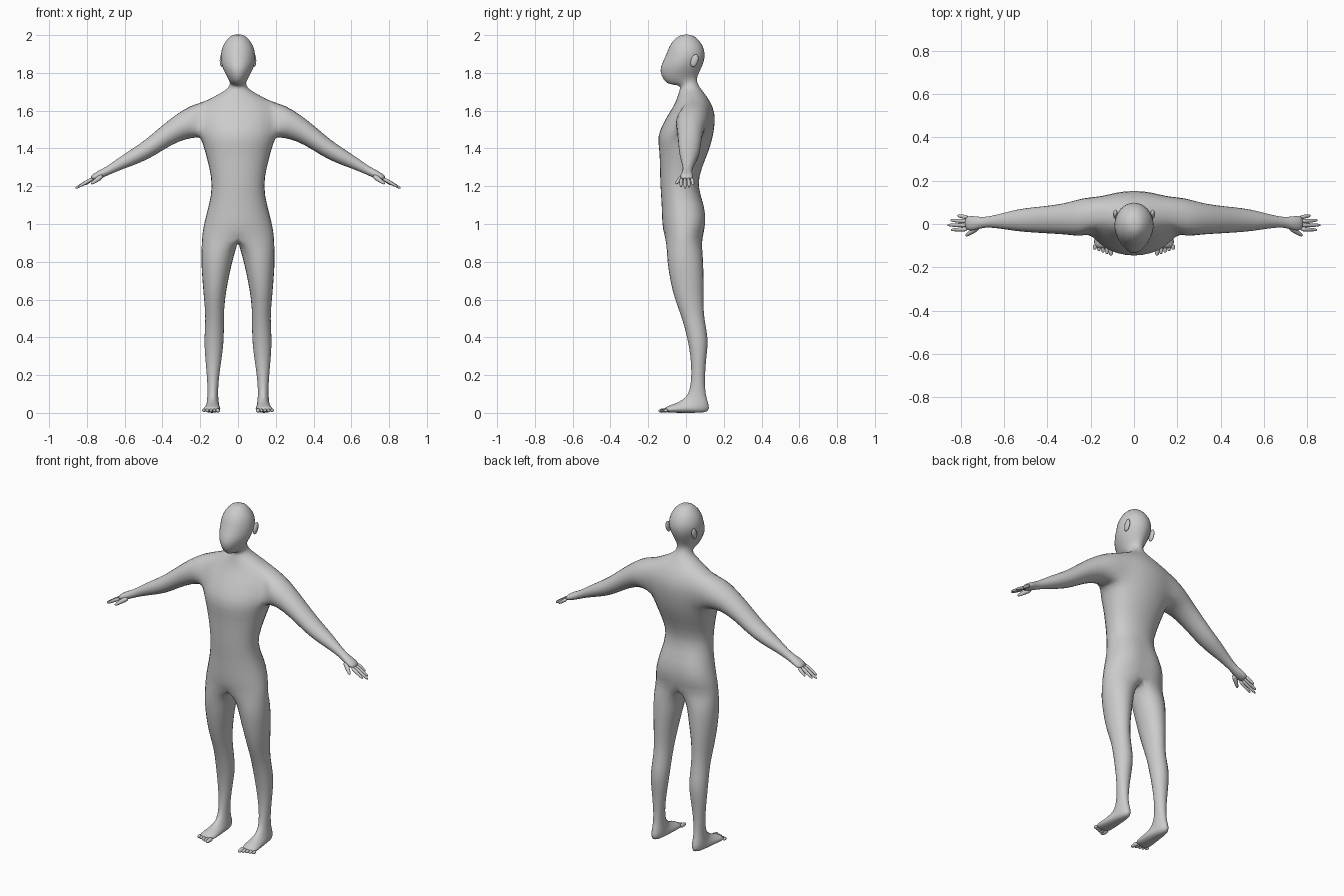
import bpy, bmesh
from math import sin, cos, pi, radians
from mathutils import Vector

if "Cube" in bpy.data.objects:
    bpy.data.objects.remove(bpy.data.objects["Cube"])

skin = bpy.data.materials.new("plain grey")
skin.use_nodes = True
GREY = (0.6, 0.6, 0.6, 1)
skin.diffuse_color = GREY
skin.node_tree.nodes["Principled BSDF"].inputs["Base Color"].default_value = GREY
SWELL = 1.03   # makes up for the shrink of subdivision


def finish(bm, name):
    """Mirror, smooth and colour a half mesh."""
    bmesh.ops.delete(bm, geom=[v for v in bm.verts if not v.link_faces], context='VERTS')
    bmesh.ops.recalc_face_normals(bm, faces=bm.faces)
    for f in bm.faces:
        f.smooth = True
    mesh = bpy.data.meshes.new(name)
    bm.to_mesh(mesh)
    bm.free()
    mesh.materials.append(skin)
    ob = bpy.data.objects.new(name, mesh)
    bpy.context.collection.objects.link(ob)
    ob.modifiers.new("Mirror", 'MIRROR')
    sub = ob.modifiers.new("Subdivision", 'SUBSURF')
    sub.levels = sub.render_levels = 1
    return ob


def skin_rings(bm, a, b, closed=True):
    """Quads between two rings of equal length."""
    n = len(a)
    for i in range(n if closed else n - 1):
        j = (i + 1) % n
        bm.faces.new((a[i], a[j], b[j], b[i]))


def oval(bm, centre, u, v, start, n=12):
    """Ring of n points on the axes u and v."""
    angles = [radians(start + 360 * k / n) for k in range(n)]
    return [bm.verts.new(centre + (u * cos(a) + v * sin(a)) * SWELL) for a in angles]


def extend(bm, ring, rings):
    """Continue a ring through further rings and close the end."""
    for nxt in rings:
        skin_rings(bm, ring, nxt)
        ring = nxt
    bm.faces.new(ring)


# Torso, neck and head: front y, front z, back y, back z, half width, front power, back power
TRUNK = [
    (-.118, .94, .09, .93, .19, 1, 1),
    (-.13, 1.0, .12, 1.0, .18, 1, .8),
    (-.13, 1.1, .108, 1.1, .152, .9, .8),
    (-.138, 1.2, .058, 1.2, .133, .9, .9),
    (-.14, 1.3, .085, 1.3, .15, .9, .8),
    (-.143, 1.39, .125, 1.39, .175, .9, .8),
    (-.155, 1.465, .145, 1.465, .196, .9, .7),
    (-.125, 1.53, .155, 1.53, .203, .9, .7),
    (-.09, 1.59, .155, 1.59, .203, .9, .7),
    (-.058, 1.64, .13, 1.65, .18, 1, .8),
    (-.043, 1.685, .1, 1.69, .1, 1, 1),
    (-.033, 1.712, .072, 1.725, .048, 1, 1),
    (-.03, 1.738, .056, 1.755, .041, 1, 1),
    (-.108, 1.735, .062, 1.785, .046, 1.3, 1),
    (-.137, 1.79, .08, 1.82, .072, 1.5, 1),
    (-.143, 1.83, .098, 1.86, .088, 1.5, 1),
    (-.108, 1.89, .104, 1.9, .092, 1.1, 1),
    (-.093, 1.94, .092, 1.945, .082, 1, 1),
    (-.06, 1.983, .062, 1.983, .055, 1, 1),
    (-.025, 2.004, .03, 2.004, .025, 1, 1),
]
ARC = 8
bm = bmesh.new()
rows = []
for yf, zf, yb, zb, w, pf, pb in TRUNK:
    front, back = Vector((0, yf, zf)), Vector((0, yb, zb))
    row = []
    for k in range(ARC + 1):
        t = pi * k / ARC
        c = cos(t)
        c = abs(c) ** (pf if c > 0 else pb) * (1 if c > 0 else -1)
        p = front.lerp(back, (1 - c) / 2)
        p.x = 0 if k in (0, ARC) else w * sin(t) * SWELL
        row.append(bm.verts.new(p))
    rows.append(row)

# Skin the trunk, leaving a hole for the arm
LOW, HIGH, FRONT, BACK = 6, 9, 3, 6
for r in range(len(rows) - 1):
    for k in range(ARC):
        if not (LOW <= r < HIGH and FRONT <= k < BACK):
            bm.faces.new((rows[r][k], rows[r][k + 1], rows[r + 1][k + 1], rows[r + 1][k]))
bm.faces.new(rows[-1])
for r in (1, 2):                       # cleft at the back of the hips
    rows[r][ARC].co.y -= .02 / r

# Arm: top x, top z, bottom x, bottom z, front y, back y
ARM = [
    (.25, 1.63, .225, 1.455, -.06, .122),
    (.33, 1.58, .27, 1.452, -.05, .1),
    (.41, 1.515, .35, 1.422, -.045, .086),
    (.49, 1.445, .44, 1.362, -.04, .078),
    (.565, 1.395, .52, 1.322, -.034, .068),
    (.64, 1.345, .605, 1.293, -.02, .045),
    (.70, 1.3, .685, 1.26, -.014, .03),
    (.74, 1.283, .722, 1.242, -.03, .036),
    (.79, 1.25, .775, 1.224, -.034, .042),
]
hole = ([rows[LOW][k] for k in range(FRONT, BACK)]
        + [rows[r][BACK] for r in range(LOW, HIGH)]
        + [rows[HIGH][k] for k in range(BACK, FRONT, -1)]
        + [rows[r][FRONT] for r in range(HIGH, LOW, -1)])
arm = []
for xt, zt, xb, zb, yf, yb in ARM:
    centre = Vector(((xt + xb) / 2, (yf + yb) / 2, (zt + zb) / 2))
    up = Vector(((xt - xb) / 2, 0, (zt - zb) / 2))
    arm.append(oval(bm, centre, Vector((0, (yb - yf) / 2, 0)), up, -135))
extend(bm, hole, arm)

# Leg and foot: front y, front z, back y, back z, inner x, outer x
LEG = [
    (-.102, .86, .088, .86, .012, .194),
    (-.1, .8, .092, .8, .03, .196),
    (-.085, .7, .095, .7, .052, .189),
    (-.06, .6, .092, .6, .07, .18),
    (-.02, .5, .095, .5, .075, .171),
    (.006, .4, .121, .39, .073, .18),
    (.025, .3, .108, .3, .084, .175),
    (.03, .2, .1, .2, .1, .165),
    (.02, .115, .1, .1, .107, .16),
    (0, .085, .122, .045, .102, .165),
    (-.02, .07, .126, .002, .1, .168),
    (-.045, .055, .06, 0, .095, .175),
    (-.08, .042, -.04, 0, .092, .184),
    (-.118, .027, -.115, .001, .094, .188),
]
f, b = rows[0][0].co, rows[0][ARC].co
crotch = [bm.verts.new((0, b.y + (f.y - b.y) * s / 4, .915)) for s in (1, 2, 3)]
leg = []
for yf, zf, yb, zb, xi, xo in LEG:
    centre = Vector(((xi + xo) / 2, (yf + yb) / 2, (zf + zb) / 2))
    depth = Vector((0, (yb - yf) / 2, (zb - zf) / 2))
    leg.append(oval(bm, centre, Vector(((xo - xi) / 2, 0, 0)), depth, -120))
extend(bm, rows[0] + crotch, leg)
finish(bm, "body")


def digits(name, specs, side):
    """Tapered tubes: (start, end, start radius, end radius)."""
    bm = bmesh.new()
    for a, e, r0, r1 in specs:
        a, e = Vector(a), Vector(e)
        axis = (e - a).normalized()
        u = axis.cross(side).normalized()
        v = axis.cross(u)
        rings = []
        for s, k in ((0, 1), (.5, 1), (.85, .9), (1, .5)):
            r = (r0 + (r1 - r0) * s) * k
            rings.append(oval(bm, a.lerp(e, s), u * r, v * r, 0, 8))
        bm.faces.new(rings[0])
        extend(bm, rings[0], rings[1:])
    finish(bm, name)


# Fingers and thumb
fingers = [((.765, .03 - .018 * i, 1.243), (x, .039 - .022 * i, z), .0115, .008)
           for i, (x, z) in enumerate(((.815, 1.207), (.848, 1.195), (.862, 1.188), (.845, 1.196)))]
fingers.append(((.715, -.012, 1.258), (.777, -.055, 1.212), .017, .009))
digits("fingers", fingers, Vector((0, 1, 0)))

# Toes, the big one innermost
toes = [((.107 + .0185 * i, -.095, .014), (.106 + .0185 * i, -.146 + .007 * i, .011),
         .014 if i == 0 else .0105, .011 if i == 0 else .009) for i in range(5)]
digits("toes", toes, Vector((1, 0, 0)))

# Ears
bm = bmesh.new()
bmesh.ops.create_uvsphere(bm, u_segments=10, v_segments=6, radius=1)
for v in bm.verts:
    v.co = Vector((.086 + .012 * v.co.x, .045 + .022 * v.co.y + .008 * v.co.z, 1.865 + .035 * v.co.z))
finish(bm, "ears")
